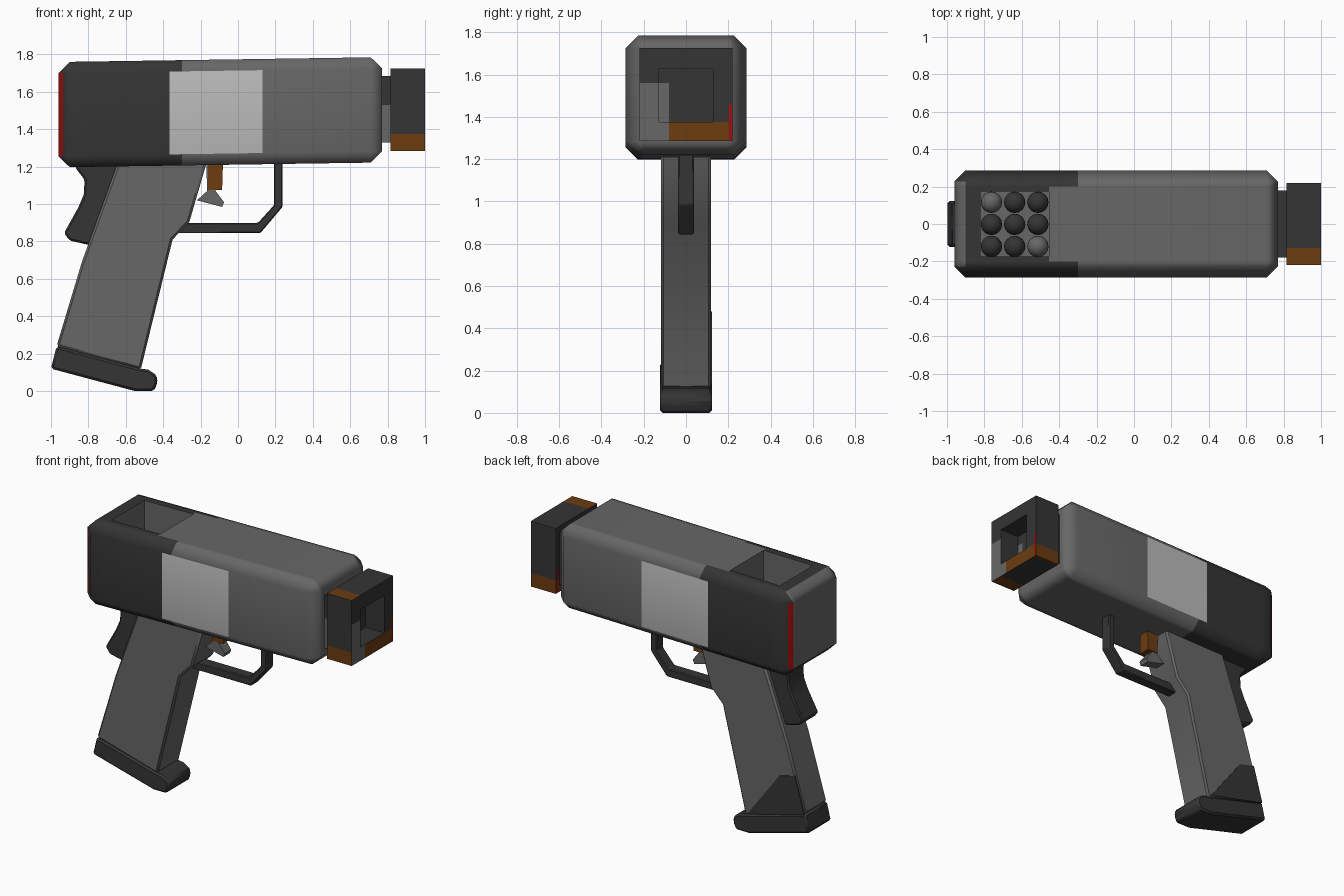
import bpy, bmesh, math
from mathutils import Vector, Matrix

if "Cube" in bpy.data.objects:
    bpy.data.objects.remove(bpy.data.objects["Cube"])

PALETTE = {
    "charcoal": (0.035, 0.035, 0.035),
    "mid_grey": (0.135, 0.135, 0.135),
    "light_grey": (0.5, 0.5, 0.5),
    "brown": (0.15, 0.045, 0.005),
    "red": (0.35, 0.004, 0.004),
}
NAMES = list(PALETTE)
DARK, GREY, LIGHT, BROWN, RED = range(5)
MATS = []
for n, c in PALETTE.items():
    m = bpy.data.materials.new(n)
    m.diffuse_color = (*c, 1)
    m.use_nodes = True
    m.node_tree.nodes["Principled BSDF"].inputs["Base Color"].default_value = m.diffuse_color
    MATS.append(m)


def finish(bm, name, rule, angle=30):
    """Colour faces by rule(centre, normal), and make the object."""
    bm.normal_update()
    for f in bm.faces:
        f.material_index = rule(f.calc_center_median(), f.normal)
    me = bpy.data.meshes.new(name)
    bm.to_mesh(me)
    bm.free()
    for m in MATS:
        me.materials.append(m)
    ob = bpy.data.objects.new(name, me)
    bpy.context.collection.objects.link(ob)
    bpy.ops.object.select_all(action='DESELECT')
    ob.select_set(True)
    bpy.context.view_layer.objects.active = ob
    bpy.ops.object.shade_smooth_by_angle(angle=math.radians(angle))
    return ob


def box(x0, x1, y0, y1, z0, z1, bevel=0):
    bm = bmesh.new()
    mid = Vector(((x0 + x1) / 2, (y0 + y1) / 2, (z0 + z1) / 2))
    bmesh.ops.create_cube(bm, size=1, matrix=Matrix.Translation(mid)
                          @ Matrix.Diagonal((x1 - x0, y1 - y0, z1 - z0, 1)))
    if bevel:
        bmesh.ops.bevel(bm, geom=bm.edges[:], offset=bevel, segments=1, affect='EDGES')
    return bm


def cut(bm, axis, values):
    for v in values:
        co, no = Vector(), Vector()
        co[axis], no[axis] = v, 1
        bmesh.ops.bisect_plane(bm, geom=bm.verts[:] + bm.edges[:] + bm.faces[:],
                               plane_co=co, plane_no=no)
    bm.normal_update()


def sink(bm, inside, move):
    """Push the faces that satisfy inside() along move to make a pocket."""
    faces = [f for f in bm.faces if inside(f.calc_center_median(), f.normal)]
    new = bmesh.ops.extrude_face_region(bm, geom=faces)["geom"]
    bmesh.ops.translate(bm, vec=move, verts=[g for g in new if isinstance(g, bmesh.types.BMVert)])
    bmesh.ops.delete(bm, geom=[f for f in faces if f.is_valid], context='FACES')


def prism(name, pts, y0, y1, colour, bevel=0.0):
    """Side profile (x, z) extruded across y."""
    bm = bmesh.new()
    face = bm.faces.new([bm.verts.new((x, y0, z)) for x, z in pts])
    new = bmesh.ops.extrude_face_region(bm, geom=[face], use_keep_orig=True)["geom"]
    bmesh.ops.translate(bm, vec=(0, y1 - y0, 0),
                        verts=[g for g in new if isinstance(g, bmesh.types.BMVert)])
    bmesh.ops.recalc_face_normals(bm, faces=bm.faces[:])
    ob = finish(bm, name, lambda c, n: colour)
    if bevel:
        mod = ob.modifiers.new("edge", 'BEVEL')
        mod.width, mod.segments, mod.limit_method = bevel, 1, 'ANGLE'
    return ob


# Housing: chamfered box with an open pocket in the top, tilted up slightly
bm = box(-0.96, 0.77, -0.287, 0.287, 1.211, 1.774, 0.06)
cut(bm, 0, (-0.935, -0.82, -0.455, -0.365, -0.3, 0.13))
cut(bm, 1, (-0.2, -0.175, 0.175, 0.2))
sink(bm, lambda c, n: n.z > 0.9 and -0.82 < c.x < -0.455 and abs(c.y) < 0.175, (0, 0, -0.42))


def housing_rule(c, n):
    if -0.821 < c.x < -0.454 and abs(c.y) < 0.176 and 1.3 < c.z < 1.78:
        return GREY
    if n.x < -0.5:
        if n.x > -0.9 and abs(n.y) > 0.5:
            return RED if c.x < -0.935 and abs(n.z) < 0.3 else DARK
        return GREY if n.z > -0.3 else DARK
    if abs(n.y) > 0.9:
        return DARK if c.x < -0.365 else LIGHT if c.x < 0.13 else GREY
    if n.z > 0.9:
        return DARK if c.x < -0.455 or (c.x < -0.3 and abs(c.y) > 0.2) else GREY
    return DARK if c.x < -0.3 else GREY


housing = finish(bm, "housing", housing_rule, 50)
for v in housing.data.vertices:
    v.co.z += 0.015 * v.co.x
housing.modifiers.new("flat_shading", 'WEIGHTED_NORMAL').keep_sharp = True

# Pellets lying in the pocket
for i in range(3):
    for j in range(3):
        bm = bmesh.new()
        bmesh.ops.create_uvsphere(bm, u_segments=16, v_segments=10, radius=0.057,
                                  matrix=Matrix.Translation((-0.762 + 0.124 * i, -0.12 + 0.118 * j, 1.4)))
        colour = GREY if (i, j) in ((0, 2), (2, 0)) else DARK
        finish(bm, f"pellet_{i}_{j}", lambda c, n: colour, 60)

# Neck between housing and muzzle
bm = box(0.74, 0.83, -0.18, 0.18, 1.33, 1.685)
cut(bm, 2, (1.53,))
finish(bm, "muzzle_neck", lambda c, n: GREY if n.y < -0.9 and c.z < 1.53 else DARK)

# Muzzle block with square bore
bm = box(0.815, 1.0, -0.22, 0.22, 1.285, 1.725)
cut(bm, 1, (-0.127, -0.08, 0.127, 0.203))
cut(bm, 2, (1.375, 1.46, 1.56, 1.627))
sink(bm, lambda c, n: n.x > 0.9 and abs(c.y) < 0.127 and 1.375 < c.z < 1.627, (-0.14, 0, 0))


def muzzle_rule(c, n):
    if abs(n.x) > 0.9:
        if c.y > 0.203:
            return RED if c.z < 1.46 else DARK
        if c.y < -0.08:
            return GREY if c.z < 1.56 else DARK
        return BROWN if c.z < 1.375 else DARK
    if abs(c.y) > 0.21:
        return BROWN if c.z < 1.375 else DARK
    if c.z > 1.7 or c.z < 1.3:
        return BROWN if c.y < -0.127 else DARK
    return DARK


finish(bm, "muzzle_block", muzzle_rule)

# Grip, its foot, and the dark panel on the far side
prism("grip", [(-0.64, 1.23), (-0.835, 0.69), (-0.97, 0.24), (-0.52, 0.115),
               (-0.35, 0.81), (-0.26, 0.905), (-0.165, 1.23)], -0.118, 0.118, GREY, 0.012)
prism("grip_foot", [(-0.97, 0.24), (-1.0, 0.12), (-0.55, 0.0), (-0.45, 0.0), (-0.43, 0.045),
                    (-0.435, 0.085), (-0.48, 0.115), (-0.52, 0.12)], -0.122, 0.122, DARK, 0.012)
prism("grip_panel", [(-0.965, 0.235), (-0.895, 0.48), (-0.78, 0.45), (-0.54, 0.13)],
      0.117, 0.123, DARK)

# Spur behind the grip
prism("rear_spur", [(-0.87, 1.22), (-0.87, 1.195), (-0.82, 1.13), (-0.825, 1.05), (-0.855, 0.98),
                    (-0.93, 0.845), (-0.9, 0.805), (-0.79, 0.78), (-0.62, 1.22)],
      -0.085, 0.085, DARK, 0.01)

# Trigger guard and trigger
prism("trigger_guard", [(0.238, 1.23), (0.238, 0.985), (0.12, 0.845), (-0.34, 0.845),
                        (-0.28, 0.9), (0.107, 0.9), (0.193, 0.995), (0.193, 1.23)],
      -0.037, 0.037, DARK, 0.006)
prism("trigger_tip", [(-0.17, 1.23), (-0.165, 1.07), (-0.22, 1.02), (-0.085, 0.985),
                      (-0.075, 1.01), (-0.12, 1.07), (-0.12, 1.23)], -0.035, 0.035, GREY)
prism("trigger_top", [(-0.16, 1.23), (-0.16, 1.075), (-0.085, 1.075), (-0.08, 1.23)],
      -0.039, 0.039, BROWN)
